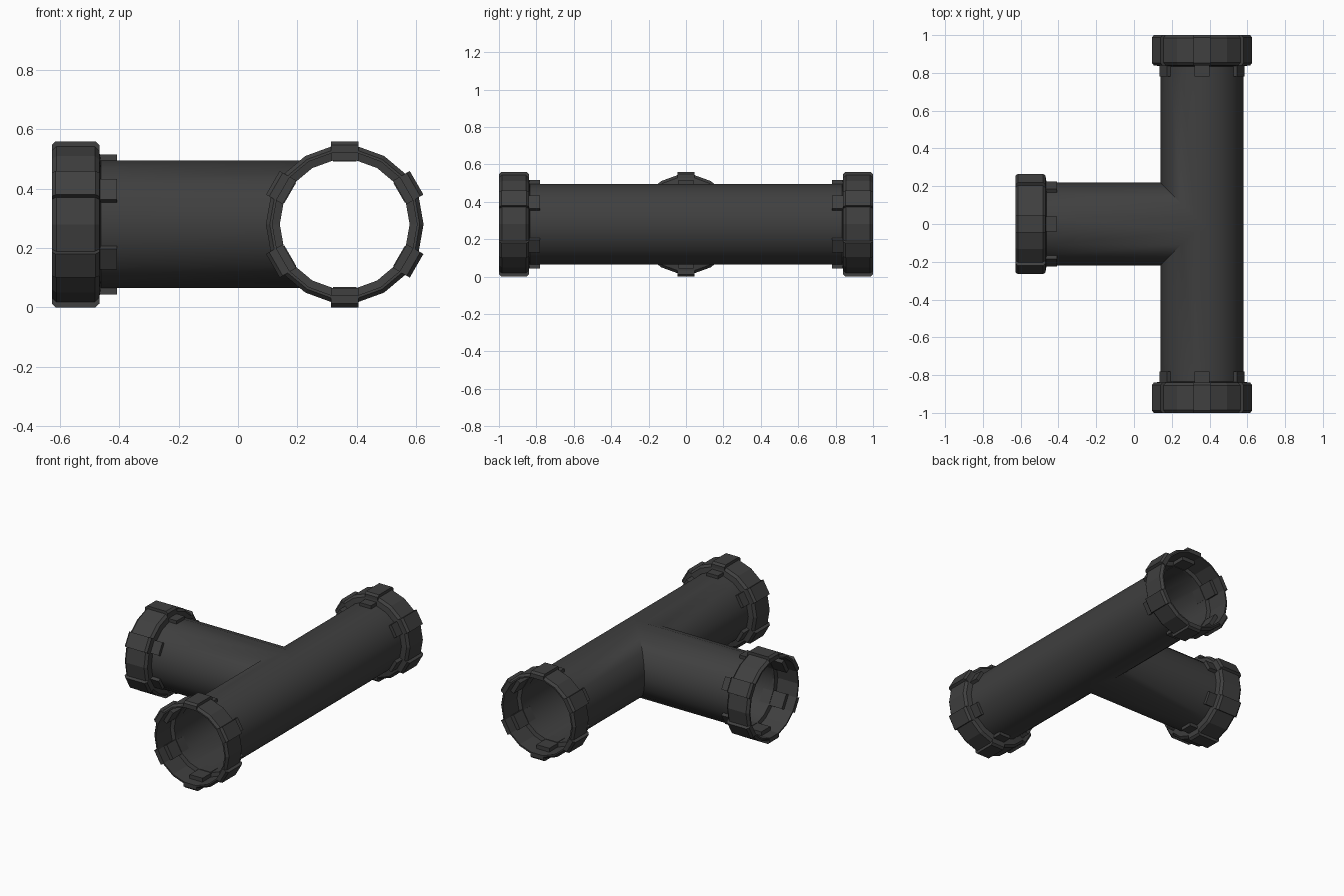
import bpy, bmesh
from math import sin, cos, pi, radians
from mathutils import Vector

if "Cube" in bpy.data.objects:
    bpy.data.objects.remove(bpy.data.objects["Cube"])

N, R = 18, 0.219          # sides and radius of the pipes
CX, CZ = 0.36, 0.28       # axis of the main pipe
END_X = -0.628            # open end of the side branch

mat = bpy.data.materials.new("dark_grey")
mat.diffuse_color = (0.05, 0.05, 0.05, 1)
mat.use_nodes = True
mat.node_tree.nodes["Principled BSDF"].inputs["Base Color"].default_value = mat.diffuse_color


def finish(bm, name, smooth):
    bmesh.ops.recalc_face_normals(bm, faces=bm.faces)
    me = bpy.data.meshes.new(name)
    bm.to_mesh(me)
    bm.free()
    me.materials.append(mat)
    ob = bpy.data.objects.new(name, me)
    bpy.context.collection.objects.link(ob)
    if smooth:
        bpy.ops.object.select_all(action='DESELECT')
        ob.select_set(True)
        bpy.context.view_layer.objects.active = ob
        bpy.ops.object.shade_smooth_by_angle(angle=radians(40))


def tee_pipe():
    # main pipe with a mitred side branch of equal radius
    bm = bmesh.new()
    rows, branch = [], []
    for i in range(N):
        a = 2 * pi * i / N
        dx, z = R * cos(a), CZ + R * sin(a)
        m = abs(dx)
        rows.append([bm.verts.new((CX + dx, y, z)) for y in (-0.85, -m, m, 0.85)])
        branch.append([bm.verts.new((END_X + 0.15, s * m, z)) for s in (-1, 1)]
                      if dx < 0 else None)
    for i in range(N):
        j = (i + 1) % N
        p, q = rows[i], rows[j]
        left = branch[i] and branch[j]
        for k in range(3):
            if k == 1 and left:
                continue
            bm.faces.new((p[k], p[k + 1], q[k + 1], q[k]))
        if left:
            for s in (0, 1):
                bm.faces.new((p[s + 1], q[s + 1], branch[j][s], branch[i][s]))
        elif branch[i] or branch[j]:
            # flat top and bottom strips of the branch
            k = i if branch[i] else j
            bm.faces.new((rows[k][1], rows[k][2], branch[k][1], branch[k][0]))
    finish(bm, "tee_pipe", True)


# collar and clip outlines as (distance from the open end, radius)
COLLAR = [(0, 0.244), (0, 0.253), (0.015, 0.266), (0.145, 0.266), (0.16, 0.252),
          (0.165, 0.219), (0.15, 0.219), (0.145, 0.244)]
CLIP = [(0, 0.242), (0, 0.268), (0.013, 0.28), (0.147, 0.28), (0.16, 0.268),
        (0.16, 0.215), (0.06, 0.215), (0.06, 0.242)]
TAB = [(0.15, 0.212), (0.15, 0.236), (0.22, 0.236), (0.22, 0.212)]


def coupling(name, origin, inward):
    o, d = Vector(origin), Vector(inward)
    up = Vector((0, 0, 1))
    side = d.cross(up)

    # faceted collar
    bm = bmesh.new()
    rings = []
    for i in range(N):
        a = 2 * pi * i / N
        rad = side * cos(a) + up * sin(a)
        rings.append([bm.verts.new(o + d * t + rad * r) for t, r in COLLAR])
    n = len(COLLAR)
    for i in range(N):
        p, q = rings[i], rings[(i + 1) % N]
        for k in range(n):
            m = (k + 1) % n
            bm.faces.new((p[k], p[m], q[m], q[k]))
    finish(bm, name + "_collar", False)

    # six clips, each with a narrower tab lying on the pipe
    bm = bmesh.new()
    for i in range(6):
        a = radians(30 + 60 * i)
        rad = side * cos(a) + up * sin(a)
        tan = up * cos(a) - side * sin(a)
        for outline, w in ((CLIP, 0.046), (TAB, 0.04)):
            ends = [[bm.verts.new(o + d * t + rad * r + tan * s * w)
                     for t, r in outline] for s in (-1, 1)]
            bm.faces.new(ends[0])
            bm.faces.new(ends[1][::-1])
            for k in range(len(outline)):
                m = (k + 1) % len(outline)
                bm.faces.new((ends[0][k], ends[0][m], ends[1][m], ends[1][k]))
    finish(bm, name + "_clips", False)


tee_pipe()
coupling("front", (CX, -1, CZ), (0, 1, 0))
coupling("back", (CX, 1, CZ), (0, -1, 0))
coupling("branch", (END_X, 0, CZ), (1, 0, 0))
